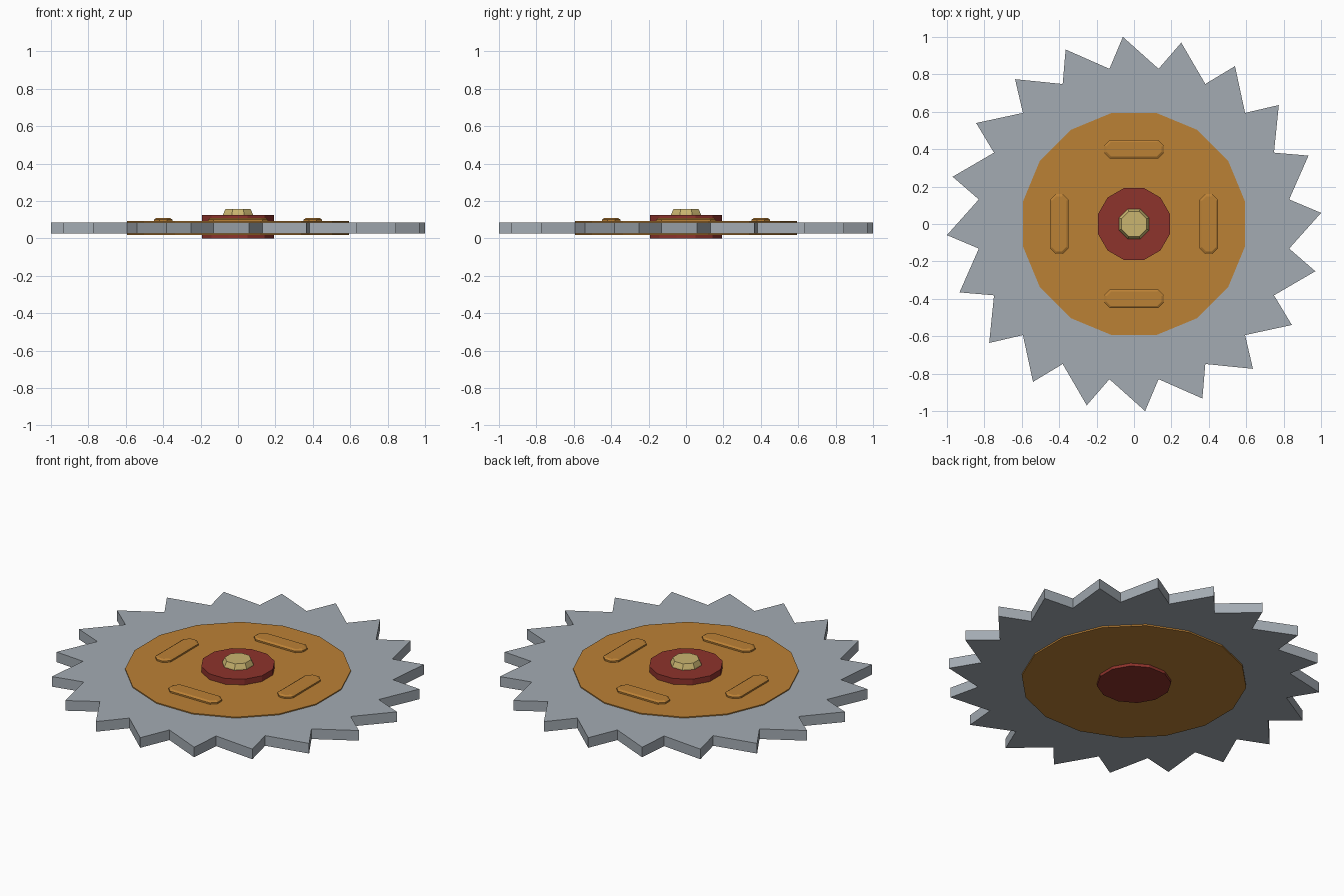
import bpy
from math import radians, cos, sin, pi
from mathutils import Matrix

cube = bpy.data.objects.get("Cube")
if cube:
    bpy.data.objects.remove(cube, do_unlink=True)


def material(name, rgb):
    mat = bpy.data.materials.new(name)
    mat.use_nodes = True
    colour = (*rgb, 1)
    mat.diffuse_color = colour
    mat.node_tree.nodes["Principled BSDF"].inputs["Base Color"].default_value = colour
    return mat


steel = material("steel grey", (0.37, 0.41, 0.45))
orange = material("orange", (0.50, 0.22, 0.036))
red = material("dark red", (0.27, 0.033, 0.025))
brass = material("pale brass", (0.59, 0.46, 0.16))


def polar(radius, degrees):
    a = radians(degrees)
    return (radius * cos(a), radius * sin(a))


def polygon(sides, radius):
    """Regular outline with flats facing the axes."""
    return [polar(radius, (i + 0.5) * 360 / sides) for i in range(sides)]


def chamfered_box(hx, hy, cut):
    """Rectangle outline with cut corners."""
    return [(hx, cut - hy), (hx, hy - cut), (hx - cut, hy), (cut - hx, hy),
            (-hx, hy - cut), (-hx, cut - hy), (cut - hx, -hy), (hx - cut, -hy)]


def loft(name, mat, *levels):
    """Closed solid through stacked outlines given as (outline, z)."""
    n = len(levels[0][0])
    verts = [(x, y, z) for outline, z in levels for x, y in outline]
    faces = [tuple(reversed(range(n))), tuple(range(len(verts) - n, len(verts)))]
    for k in range(len(levels) - 1):
        for i in range(n):
            j = (i + 1) % n
            a, b = k * n, (k + 1) * n
            faces.append((a + i, a + j, b + j, b + i))
    mesh = bpy.data.meshes.new(name)
    mesh.from_pydata(verts, [], faces)
    mesh.materials.append(mat)
    obj = bpy.data.objects.new(name, mesh)
    bpy.context.scene.collection.objects.link(obj)
    return obj


# Toothed blade
teeth = 20
blade = []
for i in range(teeth):
    start = i * 360 / teeth
    blade += [polar(1.002, start + 3.4), polar(0.84, start + 9)]
loft("saw_blade", steel, (blade, 0.026), (blade, 0.086))

# Flange plate showing on both sides of the blade
plate = polygon(16, 0.606)
loft("flange_plate", orange, (plate, 0.017), (plate, 0.092))

# Hub through the whole stack
hub = polygon(12, 0.2)
loft("hub", red, (hub, 0), (hub, 0.126))

# Tapered nut on top
loft("centre_nut", brass, (polygon(8, 0.088), 0.12),
     (polygon(8, 0.085), 0.132), (polygon(8, 0.072), 0.158))

# Four raised bars around the hub
lower = chamfered_box(0.16, 0.05, 0.03)
upper = chamfered_box(0.148, 0.038, 0.024)
for i, side in enumerate(("back", "left", "front", "right")):
    bar = loft(side + "_raised_bar", orange, (lower, 0.088), (lower, 0.101), (upper, 0.108))
    bar.data.transform(Matrix.Rotation(-i * pi / 2, 4, "Z") @ Matrix.Translation((0, 0.4, 0)))
